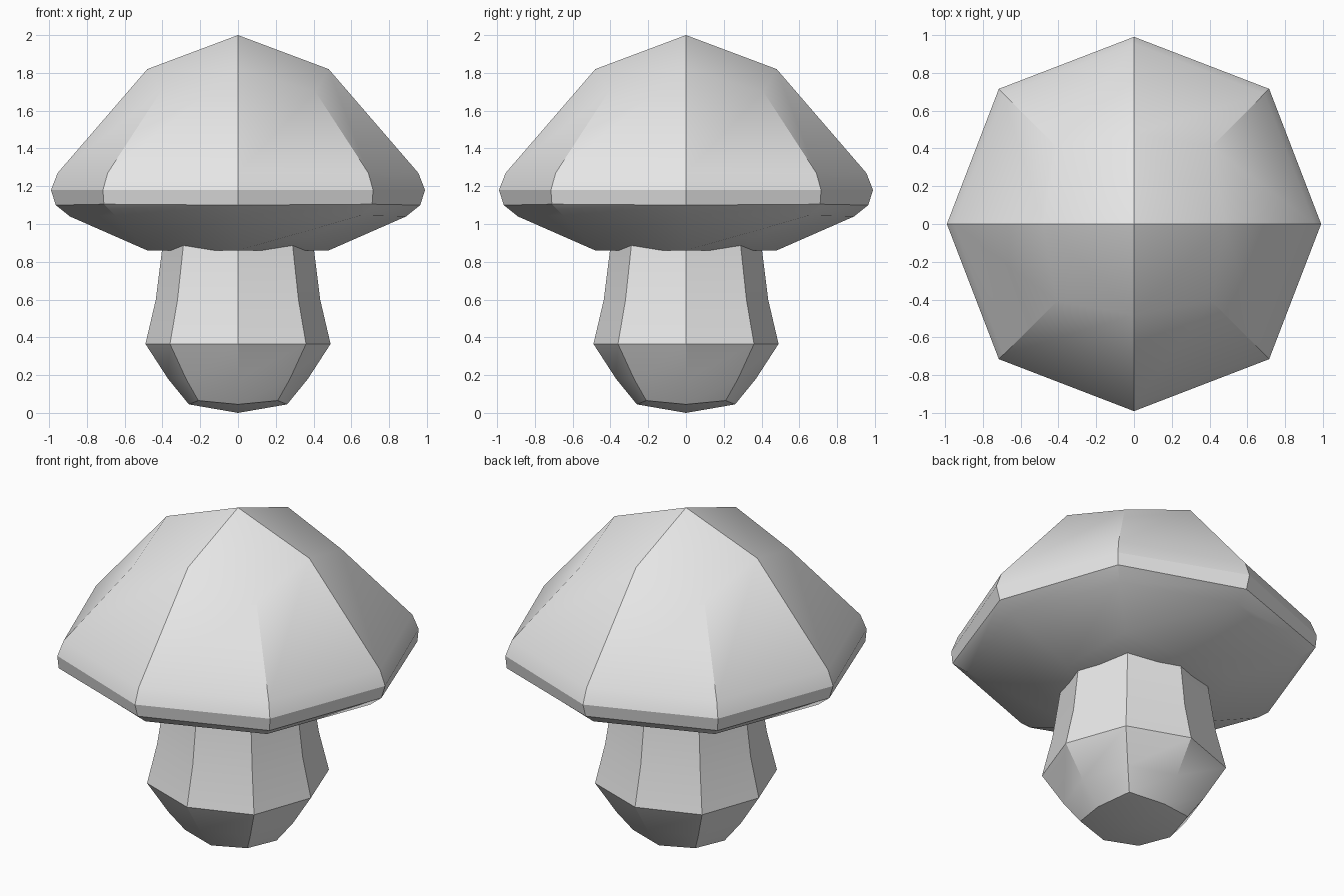
import bpy
import bmesh
import math

if "Cube" in bpy.data.objects:
    bpy.data.objects.remove(bpy.data.objects["Cube"])

grey = bpy.data.materials.new("light_grey")
grey.diffuse_color = (0.8, 0.8, 0.8, 1.0)
grey.use_nodes = True
grey.node_tree.nodes["Principled BSDF"].inputs["Base Color"].default_value = grey.diffuse_color


def octagonal_solid(name, rings, bottom_z, top_z):
    """Each ring: radius on the axes, its z, x=y offset on the diagonals, its z."""
    bm = bmesh.new()
    loops = []
    for axis_r, axis_z, diag, diag_z in rings:
        loop = []
        for i in range(8):
            a = i * math.pi / 4
            r, z = (axis_r, axis_z) if i % 2 == 0 else (diag * math.sqrt(2), diag_z)
            loop.append(bm.verts.new((r * math.cos(a), r * math.sin(a), z)))
        loops.append(loop)
    # side walls
    for lo, hi in zip(loops, loops[1:]):
        for i in range(8):
            j = (i + 1) % 8
            bm.faces.new((lo[i], lo[j], hi[j], hi[i]))
    # faceted ends: four corners folded around a centre point
    for loop, z in ((loops[0], bottom_z), (loops[-1], top_z)):
        pole = bm.verts.new((0, 0, z))
        for i in range(0, 8, 2):
            a, c, b = loop[i], loop[i + 1], loop[(i + 2) % 8]
            bm.faces.new((pole, a, b))
            bm.faces.new((a, c, b))
    bmesh.ops.recalc_face_normals(bm, faces=bm.faces)
    mesh = bpy.data.meshes.new(name)
    bm.to_mesh(mesh)
    bm.free()
    mesh.materials.append(grey)
    obj = bpy.data.objects.new(name, mesh)
    bpy.context.collection.objects.link(obj)
    bpy.ops.object.select_all(action='DESELECT')
    obj.select_set(True)
    bpy.context.view_layer.objects.active = obj
    bpy.ops.object.shade_smooth_by_angle(angle=math.radians(30))
    return obj


# bulbous stem, running up into the cap
octagonal_solid("stem", [
    (0.26, 0.045, 0.21, 0.065),
    (0.37, 0.18, 0.275, 0.18),
    (0.49, 0.365, 0.36, 0.365),
    (0.435, 0.60, 0.32, 0.60),
    (0.40, 0.88, 0.29, 0.88),
    (0.39, 1.00, 0.28, 1.00),
], 0.0, 1.02)

# wide cap with a narrow rim and folded underside
octagonal_solid("cap", [
    (0.48, 0.86, 0.39, 0.94),
    (0.89, 1.04, 0.65, 1.045),
    (0.965, 1.10, 0.71, 1.105),
    (0.99, 1.18, 0.715, 1.18),
    (0.955, 1.27, 0.69, 1.27),
    (0.48, 1.82, 0.41, 1.70),
], 0.85, 2.0)
